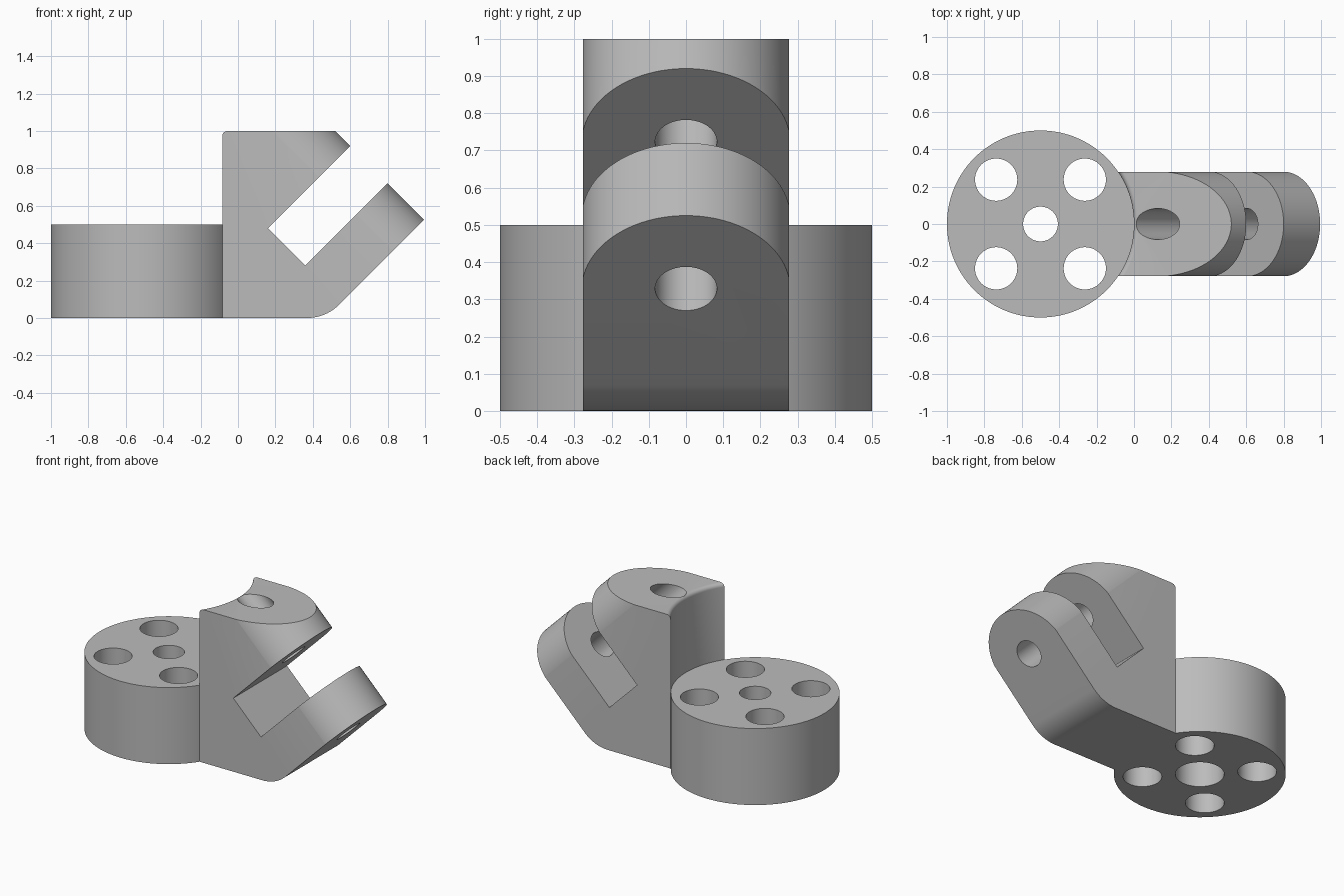
import bpy, bmesh
from math import cos, sin, pi, radians, sqrt
from mathutils import Matrix

if "Cube" in bpy.data.objects:
    bpy.data.objects.remove(bpy.data.objects["Cube"])

grey = bpy.data.materials.new("plain grey")
grey.use_nodes = True
grey.diffuse_color = (0.5, 0.5, 0.5, 1)
grey.node_tree.nodes["Principled BSDF"].inputs["Base Color"].default_value = (0.5, 0.5, 0.5, 1)


def arc(cx, cy, r, start, end, n):
    """Points on an arc, angles in degrees."""
    angles = [radians(start + (end - start) * i / n) for i in range(n + 1)]
    return [(cx + r * cos(a), cy + r * sin(a)) for a in angles]


def finish(bm, name):
    bmesh.ops.recalc_face_normals(bm, faces=bm.faces)
    mesh = bpy.data.meshes.new(name)
    bm.to_mesh(mesh)
    bm.free()
    mesh.materials.append(grey)
    obj = bpy.data.objects.new(name, mesh)
    bpy.context.collection.objects.link(obj)
    return obj


def prism(name, outline, low, high, turn=Matrix()):
    """Extrude a flat outline along its local z, then turn it."""
    bm = bmesh.new()
    face = bm.faces.new([bm.verts.new((a, b, low)) for a, b in outline])
    new = bmesh.ops.extrude_face_region(bm, geom=[face])["geom"]
    tops = [v for v in new if isinstance(v, bmesh.types.BMVert)]
    bmesh.ops.translate(bm, verts=tops, vec=(0, 0, high - low))
    bm.transform(turn)
    return finish(bm, name)


def rod(name, x, y, r, low, high, turn=Matrix(), n=64):
    return prism(name, arc(x, y, r, 0, 360, n)[:-1], low, high, turn)


def combine(body, tool, operation):
    """Apply a boolean and discard the helper."""
    tool.hide_render = True
    bpy.context.view_layer.objects.active = body
    mod = body.modifiers.new("combine", "BOOLEAN")
    mod.object, mod.operation, mod.solver = tool, operation, "EXACT"
    bpy.ops.object.modifier_apply(modifier=mod.name)
    bpy.data.objects.remove(tool)


HALF = 0.277                                # half width of the fork
tilt = Matrix.Rotation(radians(-45), 4, "Y")    # local x runs along the arms
upright = Matrix.Rotation(radians(90), 4, "X")  # local y becomes height

# Fork: side profile with a slanted slot and rounded lower corner
profile = [(-0.1, 0)] + arc(0.37, 0.24, 0.24, -90, -45, 12)
profile += [(1.05, 0.58), (0.85, 0.77), (0.36, 0.28), (0.16, 0.48), (0.68, 1), (-0.1, 1)]
fork = prism("hinge_fork", profile, -HALF, HALF, upright)

# Rounded arm ends and the pin hole across both arms
ends = [(-2, -0.28)] + arc(0.795, 0, 0.28, -90, 90, 64) + [(-2, 0.28)]
combine(fork, prism("end_shape", ends, -2, 2, tilt), "INTERSECT")
combine(fork, rod("pin_cutter", 0.797, 0, 0.083, -2, 2, tilt), "DIFFERENCE")

# Concave clearance above the disc, flared at the top for a rounded lip
lip = arc(0.525, 0.975, 0.025, 180, 90, 6)
lathe = [(0, 0.5), (0.5, 0.5)] + lip + [(0.525, 1.2), (0, 1.2)]
bm = bmesh.new()
verts = [bm.verts.new((r, 0, z)) for r, z in lathe]
edges = [bm.edges.new(pair) for pair in zip(verts, verts[1:])]
bmesh.ops.spin(bm, geom=verts + edges, cent=(0, 0, 0), axis=(0, 0, 1),
               angle=2 * pi, steps=128)
bmesh.ops.remove_doubles(bm, verts=bm.verts, dist=0.0001)
bm.transform(Matrix.Translation((-0.5, 0, 0)))
combine(fork, finish(bm, "clearance_cutter"), "DIFFERENCE")

# Disc base with four bolt holes and a counterbored centre hole
base = rod("hinge_base", -0.5, 0, 0.5, 0, 0.5, n=128)
combine(base, fork, "UNION")
for sx in (-1, 1):
    for sy in (-1, 1):
        hole = rod("bolt_cutter", -0.5 + 0.237 * sx, 0.237 * sy, 0.113, -0.1, 0.6)
        combine(base, hole, "DIFFERENCE")
combine(base, rod("centre_cutter", -0.5, 0, 0.093, -0.1, 0.6), "DIFFERENCE")
combine(base, rod("counterbore_cutter", -0.5, 0, 0.142, -0.1, 0.3), "DIFFERENCE")

# Smooth the curved walls, keep the edges crisp
bpy.ops.object.select_all(action="DESELECT")
base.select_set(True)
bpy.context.view_layer.objects.active = base
bpy.ops.object.shade_smooth_by_angle(angle=radians(25))
